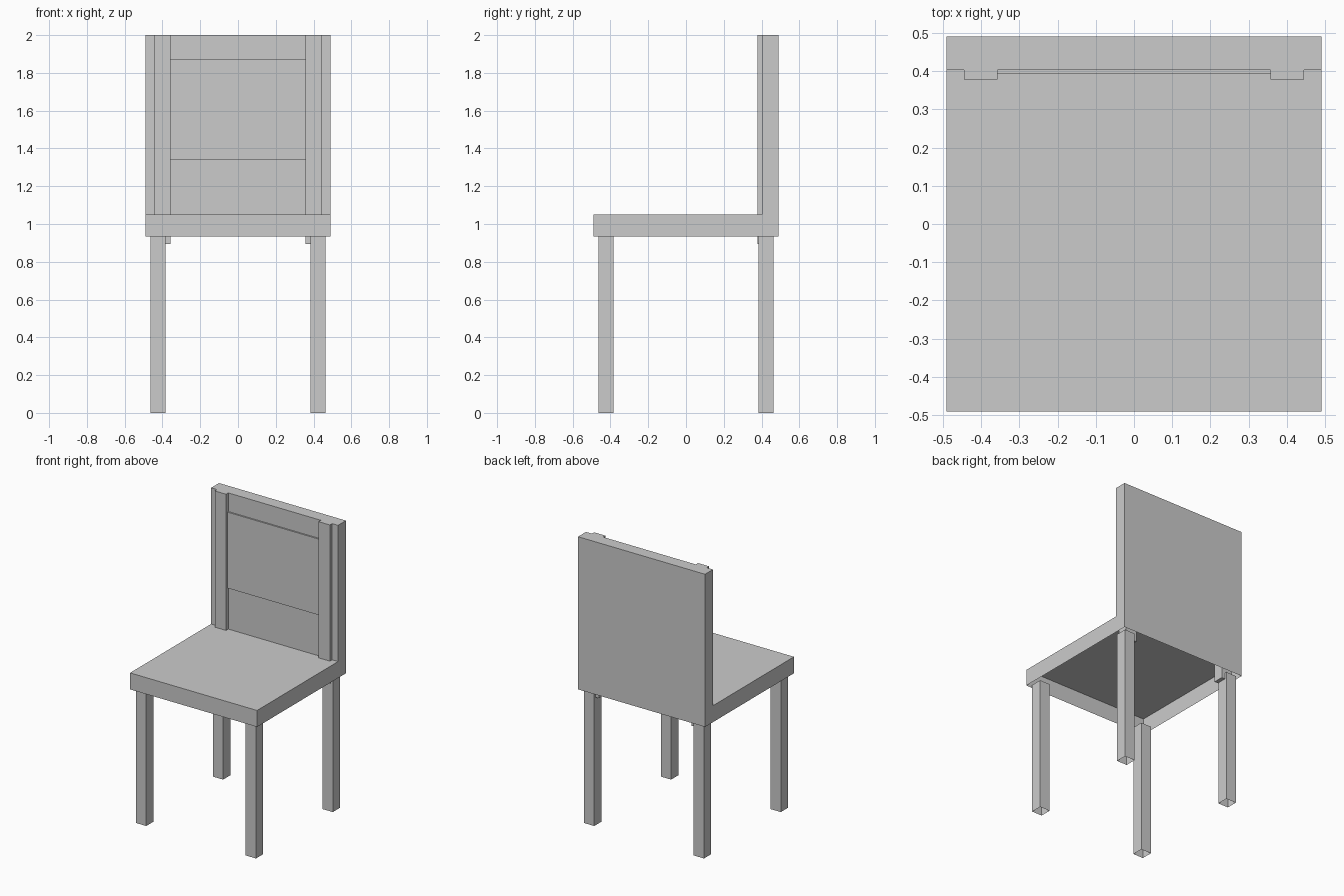
import bpy, bmesh

if "Cube" in bpy.data.objects:
    bpy.data.objects.remove(bpy.data.objects["Cube"])


def make_object(name, bm):
    bmesh.ops.recalc_face_normals(bm, faces=bm.faces)
    mesh = bpy.data.meshes.new(name)
    bm.to_mesh(mesh)
    bm.free()
    obj = bpy.data.objects.new(name, mesh)
    bpy.context.collection.objects.link(obj)
    return obj


def extrude_x(name, profile, half_width, open_z):
    """Extrude a closed (y, z) profile across x, dropping flat faces at the heights in open_z."""
    bm = bmesh.new()
    face = bm.faces.new([bm.verts.new((-half_width, y, z)) for y, z in profile])
    ext = bmesh.ops.extrude_face_region(bm, geom=[face], use_keep_orig=True)
    moved = [g for g in ext["geom"] if isinstance(g, bmesh.types.BMVert)]
    bmesh.ops.translate(bm, verts=moved, vec=(2 * half_width, 0, 0))
    bmesh.ops.recalc_face_normals(bm, faces=bm.faces)
    open_faces(bm, open_z)
    return make_object(name, bm)


def open_faces(bm, heights):
    doomed = [f for f in bm.faces
              if any(all(abs(v.co.z - h) < 1e-4 for v in f.verts) for h in heights)]
    bmesh.ops.delete(bm, geom=doomed, context='FACES')


def box(name, x, y, z, open_z=()):
    bm = bmesh.new()
    bmesh.ops.create_cube(bm, size=1)
    for v in bm.verts:
        for i, (lo, hi) in enumerate((x, y, z)):
            v.co[i] = lo if v.co[i] < 0 else hi
    open_faces(bm, open_z)
    return make_object(name, bm)


# Seat and backrest shell, open underneath
extrude_x("seat_and_back",
          [(-0.49, 0.935), (-0.49, 1.05), (0.403, 1.05),
           (0.403, 2.0), (0.49, 2.0), (0.49, 0.935)],
          0.49, [0.935])

# Raised pad in the middle of the backrest
box("back_pad", (-0.357, 0.357), (0.393, 0.41), (1.34, 1.87))

for side, s in (("left", -1), ("right", 1)):
    # Upright strips on the backrest, poking out just below the seat
    box(f"{side}_back_strip", sorted((s * 0.357, s * 0.444)), (0.378, 0.45), (0.893, 2.0))
    # Hollow legs with open ends
    for place, t in (("front", -1), ("back", 1)):
        box(f"{place}_{side}_leg", sorted((s * 0.384, s * 0.463)),
            sorted((t * 0.384, t * 0.463)), (0, 0.937), (0, 0.937))
